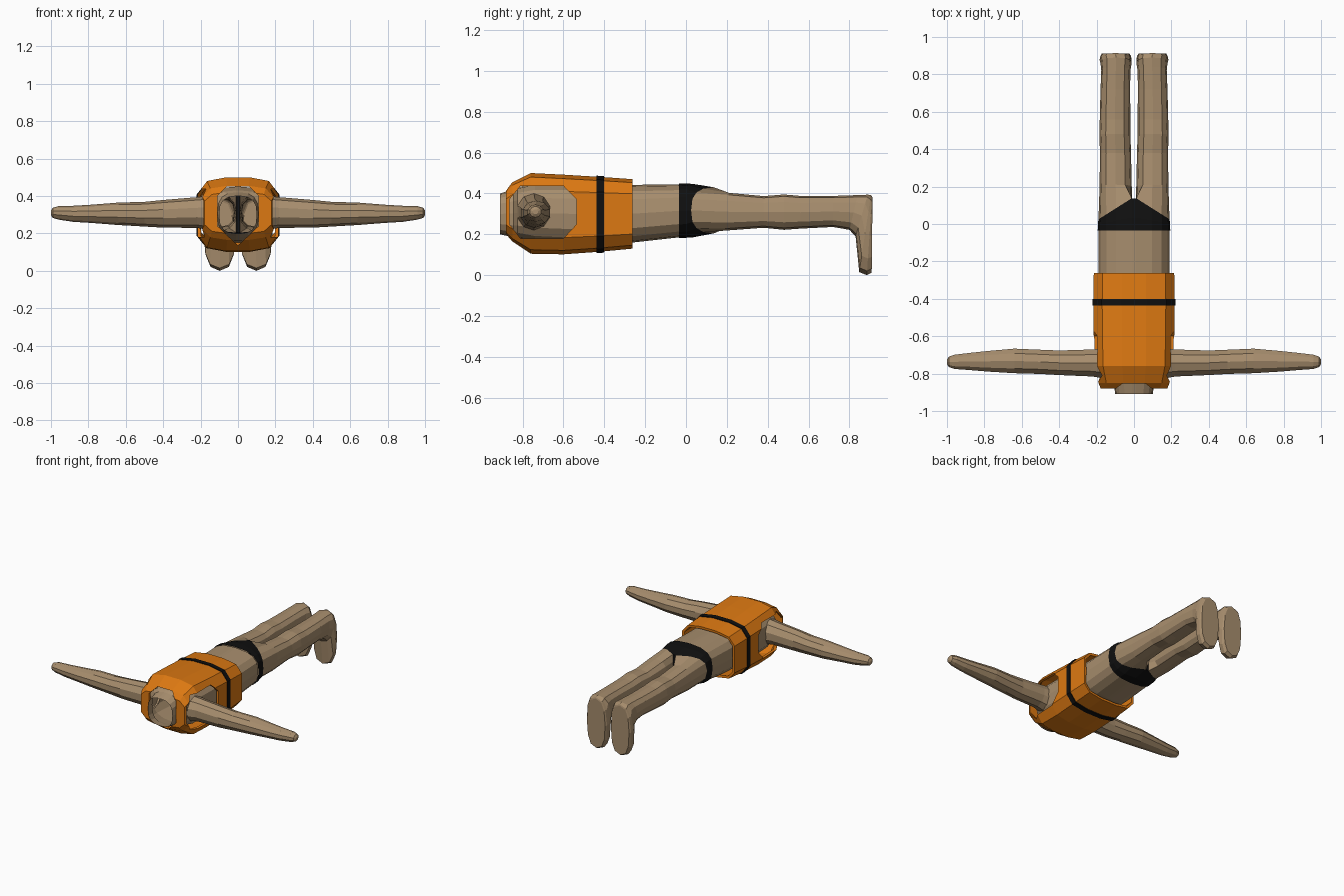
import bpy, bmesh, math

if "Cube" in bpy.data.objects:
    bpy.data.objects.remove(bpy.data.objects["Cube"])


def material(name, rgb):
    m = bpy.data.materials.new(name)
    m.diffuse_color = (*rgb, 1)
    m.use_nodes = True
    m.node_tree.nodes["Principled BSDF"].inputs["Base Color"].default_value = m.diffuse_color
    return m


SKIN = material("tan skin", (0.39, 0.27, 0.155))
ORANGE = material("orange fabric", (0.72, 0.19, 0.006))
BLACK = material("black fabric", (0.005, 0.005, 0.005))


def loft(bm, rings, cap_start=False, cap_end=False):
    """Skin a series of closed rings with quads."""
    loops = [[bm.verts.new(p) for p in r] for r in rings]
    n = len(loops[0])
    for a, b in zip(loops, loops[1:]):
        for i in range(n):
            j = (i + 1) % n
            bm.faces.new((a[i], a[j], b[j], b[i]))
    if cap_start:
        bm.faces.new(loops[0])
    if cap_end:
        bm.faces.new(loops[-1])


def finish(bm, name, mat):
    bmesh.ops.remove_doubles(bm, verts=bm.verts, dist=0.0004)
    bmesh.ops.recalc_face_normals(bm, faces=bm.faces)
    me = bpy.data.meshes.new(name)
    bm.to_mesh(me)
    bm.free()
    ob = bpy.data.objects.new(name, me)
    bpy.context.collection.objects.link(ob)
    if mat:
        me.materials.append(mat)
    return ob


def both(half):
    """Half outline (top to bottom, x > 0) plus its mirror image."""
    return half + [(-x, y, z) for x, y, z in reversed(half)]


# ---------- torso and briefs ----------
def body_half(y, hw, zb, zt, shear=0.0):
    pts = []
    for k in range(9):
        a = math.pi / 2 - k * math.pi / 8
        c, s = abs(math.cos(a)), math.sin(a)
        x = max(0.012, hw * c ** 0.72)
        z = (zb + zt) / 2 + (zt - zb) / 2 * math.copysign(abs(s) ** 0.72, s)
        pts.append((x, y + shear * (1 - x / hw), z))
    return pts


TORSO = [(-0.91, 0.10, 0.20, 0.40), (-0.845, 0.11, 0.185, 0.42),
         (-0.825, 0.165, 0.18, 0.43), (-0.74, 0.187, 0.16, 0.45),
         (-0.55, 0.188, 0.15, 0.45), (-0.26, 0.19, 0.16, 0.442),
         (-0.035, 0.19, 0.185, 0.445)]
hip = body_half(0.025, 0.19, 0.205, 0.43, 0.12)   # slanted leg opening
bm = bmesh.new()
loft(bm, [both(body_half(*r)) for r in TORSO])
finish(bm, "torso", SKIN)

# inner thigh points that close each leg opening
top, bot = hip[0], hip[-1]
inner = [(0.012, top[1], bot[2] + (top[2] - bot[2]) * t) for t in (0.25, 0.5, 0.75)]

bm = bmesh.new()
loft(bm, [both(body_half(-0.035, 0.194, 0.181, 0.45)),
          both(body_half(-0.0, 0.193, 0.185, 0.447, 0.035)), both(hip)])
strip = [bot] + inner + [top]                     # crotch strip
for p, q in zip(strip, strip[1:]):
    quad = [p, q, (-q[0], q[1], q[2]), (-p[0], p[1], p[2])]
    bm.faces.new([bm.verts.new(v) for v in quad])
finish(bm, "briefs", BLACK)


# ---------- legs with feet ----------
def leg_ring(cx, hw, ty, tz, by, bz):
    """Ring between a top point and a bottom point in the side view."""
    pts = []
    for k in range(12):
        a = math.radians(120 - 30 * k)
        c, s = math.cos(a), math.sin(a)
        x = cx + hw * math.copysign(abs(c) ** 0.75, c)
        t = 0.5 + 0.5 * math.copysign(abs(s) ** 0.8, s)
        pts.append((x, by + (ty - by) * t, bz + (tz - bz) * t))
    return pts


LEG = [(0.098, 0.086, 0.21, 0.403, 0.19, 0.218), (0.099, 0.083, 0.38, 0.387, 0.38, 0.232),
       (0.102, 0.083, 0.48, 0.395, 0.48, 0.222), (0.101, 0.082, 0.56, 0.388, 0.56, 0.228),
       (0.100, 0.079, 0.72, 0.388, 0.72, 0.236), (0.097, 0.078, 0.84, 0.392, 0.80, 0.222),
       (0.096, 0.083, 0.89, 0.394, 0.83, 0.190), (0.098, 0.086, 0.905, 0.392, 0.848, 0.015),
       (0.098, 0.082, 0.911, 0.385, 0.885, 0.0), (0.098, 0.074, 0.913, 0.376, 0.909, 0.012)]

# ---------- arms: x, centre y, radius y, centre z, radius z ----------
ARM = [(0.165, -0.745, 0.085, 0.31, 0.09), (0.22, -0.743, 0.076, 0.312, 0.082),
       (0.40, -0.742, 0.069, 0.305, 0.074), (0.50, -0.737, 0.068, 0.303, 0.066),
       (0.64, -0.732, 0.069, 0.305, 0.060), (0.78, -0.734, 0.058, 0.305, 0.049),
       (0.88, -0.735, 0.048, 0.305, 0.043), (0.96, -0.737, 0.040, 0.31, 0.036),
       (0.99, -0.737, 0.029, 0.31, 0.027), (1.0, -0.737, 0.013, 0.31, 0.012)]


def arm_ring(x, cy, ry, cz, rz):
    return [(x, cy + ry * math.cos(a), cz + rz * math.sin(a))
            for a in (math.tau * (k + 0.5) / 10 for k in range(10))]


for side, s in (("right", 1), ("left", -1)):
    flip = lambda ring: [(s * x, y, z) for x, y, z in ring]
    bm = bmesh.new()
    loft(bm, [flip(hip + inner)] + [flip(leg_ring(*r)) for r in LEG], cap_end=True)
    finish(bm, side + "_leg", SKIN)
    bm = bmesh.new()
    loft(bm, [flip(arm_ring(*r)) for r in ARM], cap_end=True)
    finish(bm, side + "_arm", SKIN)


# ---------- vest ----------
def vest_ring(y, hw, zb, zt):
    half = [(0.3, 1), (0.78, 0.9), (1, 0.58), (1, 0), (1, -0.58), (0.78, -0.9), (0.3, -1)]
    return both([(hw * u, y, (zb + zt) / 2 + (zt - zb) / 2 * v) for u, v in half])


VEST = [(-0.262, 0.215, 0.13, 0.47), (-0.42, 0.218, 0.115, 0.481), (-0.60, 0.216, 0.102, 0.492),
        (-0.76, 0.212, 0.105, 0.50), (-0.85, 0.190, 0.165, 0.455), (-0.88, 0.178, 0.20, 0.42)]
bm = bmesh.new()
loft(bm, [vest_ring(*r) for r in VEST], cap_end=True)
vest = finish(bm, "life_vest", ORANGE)
sol = vest.modifiers.new("thickness", 'SOLIDIFY')
sol.thickness = 0.018
sol.offset = -1


def cutter(name, a, b):
    bm = bmesh.new()
    loft(bm, [a, b], True, True)
    ob = finish(bm, name, None)
    ob.hide_render = True
    mod = vest.modifiers.new(name, 'BOOLEAN')
    mod.operation = 'DIFFERENCE'
    mod.solver = 'EXACT'
    mod.object = ob
    return ob


# arm holes and the V-shaped neck hole
ARMHOLE = [(-0.865, 0.25), (-0.865, 0.37), (-0.81, 0.437), (-0.60, 0.437),
           (-0.535, 0.37), (-0.535, 0.25), (-0.60, 0.18), (-0.81, 0.18)]
NECK = [(0.11, 0.24), (0.11, 0.40), (0.06, 0.452), (-0.06, 0.452),
        (-0.11, 0.40), (-0.11, 0.24), (0, 0.135)]
cutters = [cutter("armhole_cutter", [(s * 0.148, y, z) for y, z in ARMHOLE],
                  [(s * 0.3, y, z) for y, z in ARMHOLE]) for s in (1, -1)]
cutters.append(cutter("neck_cutter", [(x, -1, z) for x, z in NECK],
                      [(x, -0.80, z) for x, z in NECK]))
bpy.context.view_layer.update()
deps = bpy.context.evaluated_depsgraph_get()
cut = bpy.data.meshes.new_from_object(vest.evaluated_get(deps))
vest.modifiers.clear()
vest.data = cut
cut.materials.clear()
cut.materials.append(ORANGE)
cut.polygons.foreach_set("material_index", [0] * len(cut.polygons))
for c in cutters:
    bpy.data.objects.remove(c)

# ---------- belt around the vest ----------
bm = bmesh.new()
loft(bm, [vest_ring(-0.437, 0.214, 0.12, 0.476), vest_ring(-0.437, 0.222, 0.109, 0.487),
          vest_ring(-0.402, 0.222, 0.110, 0.485), vest_ring(-0.402, 0.214, 0.12, 0.476)])
finish(bm, "belt", BLACK)
